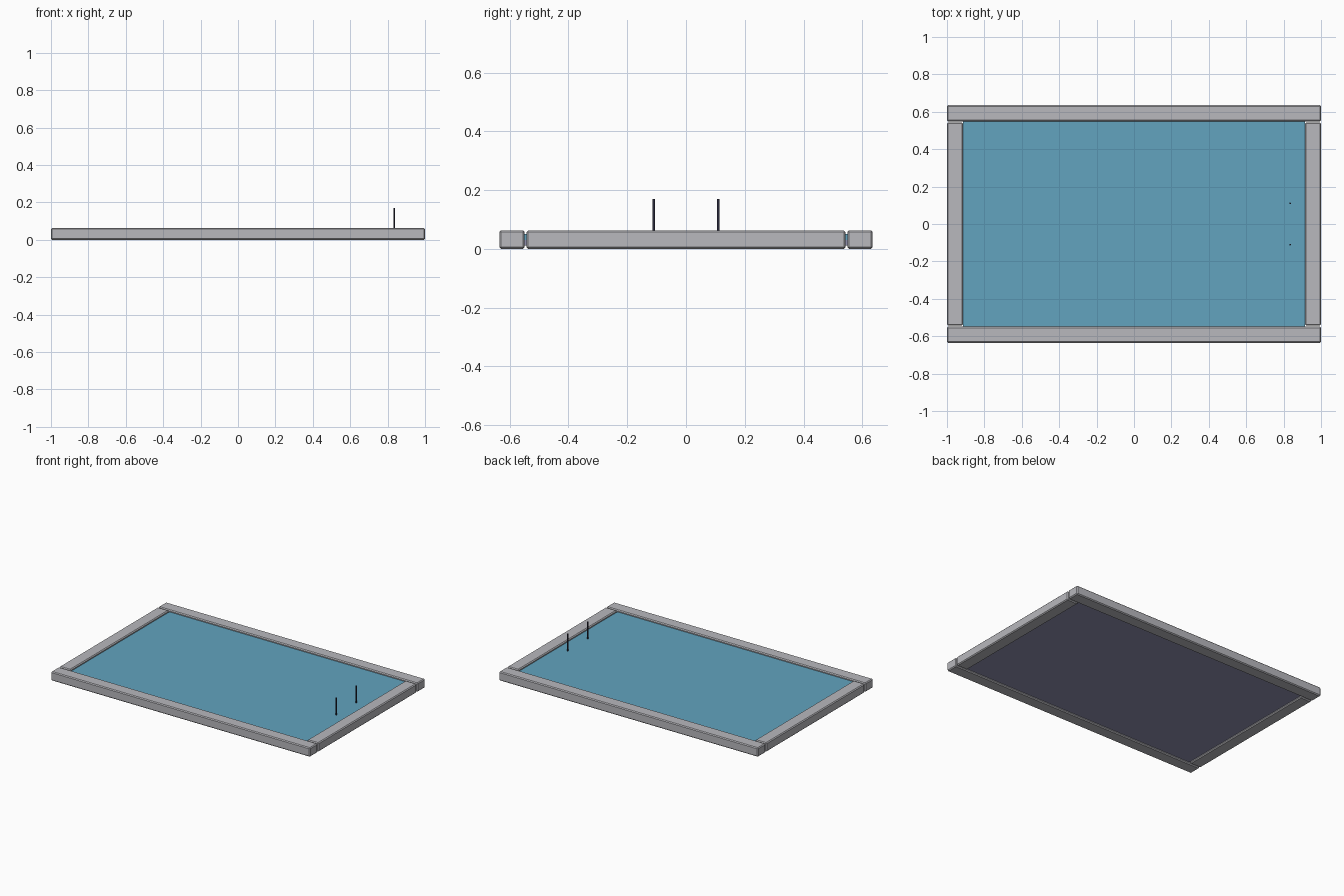
import bpy

cube = bpy.data.objects.get("Cube")
if cube:
    bpy.data.objects.remove(cube, do_unlink=True)


def material(name, rgb, rough=0.5):
    m = bpy.data.materials.new(name)
    m.use_nodes = True
    m.diffuse_color = (*rgb, 1)
    bsdf = m.node_tree.nodes["Principled BSDF"]
    bsdf.inputs["Base Color"].default_value = (*rgb, 1)
    bsdf.inputs["Roughness"].default_value = rough
    return m


aluminium = material("aluminium grey", (0.48, 0.48, 0.51))
cell_blue = material("cell blue", (0.122, 0.366, 0.521), 0.3)
back_sheet = material("slate backing", (0.28, 0.28, 0.43))
lead_navy = material("dark navy lead", (0.025, 0.025, 0.05))


def box(name, low, high, mat, bevel=0.0):
    """Box between two corners, with an optional chamfer."""
    centre = [(a + b) / 2 for a, b in zip(low, high)]
    bpy.ops.mesh.primitive_cube_add(size=1, location=centre)
    ob = bpy.context.object
    ob.name = name
    ob.scale = [b - a for a, b in zip(low, high)]
    bpy.ops.object.transform_apply(location=False, rotation=False, scale=True)
    ob.data.materials.append(mat)
    if bevel:
        mod = ob.modifiers.new("chamfer", "BEVEL")
        mod.width = bevel
        mod.segments = 1
    return ob


X, Y, H = 1.0, 0.635, 0.063      # outer half sizes and frame height
RAIL, GAP = 0.086, 0.006         # rail width and joint between rails
inner_y = Y - RAIL

# Frame: long rails run full length, short rails fit between them
for name, s in (("front_rail", -1), ("back_rail", 1)):
    y0, y1 = sorted((s * inner_y, s * Y))
    box(name, (-X, y0, 0), (X, y1, H), aluminium, 0.006)
for name, s in (("right_rail", -1), ("left_rail", 1)):
    x0, x1 = sorted((s * (X - RAIL), s * X))
    box(name, (x0, -inner_y + GAP, 0), (x1, inner_y - GAP, H), aluminium, 0.006)

# Recessed panel: blue cell sheet over a backing sheet
px, py = X - RAIL, inner_y
box("cell_sheet", (-px, -py, 0.030), (px, py, 0.050), cell_blue)
box("backing_sheet", (-px, -py, 0.012), (px, py, 0.030), back_sheet)

# Two upright wire leads
for name, s in (("front_lead", -1), ("back_lead", 1)):
    bpy.ops.mesh.primitive_cylinder_add(vertices=12, radius=0.0045, depth=0.125,
                                        location=(0.835, s * 0.11, 0.1075))
    lead = bpy.context.object
    lead.name = name
    lead.data.materials.append(lead_navy)
    bpy.ops.object.shade_smooth_by_angle()
